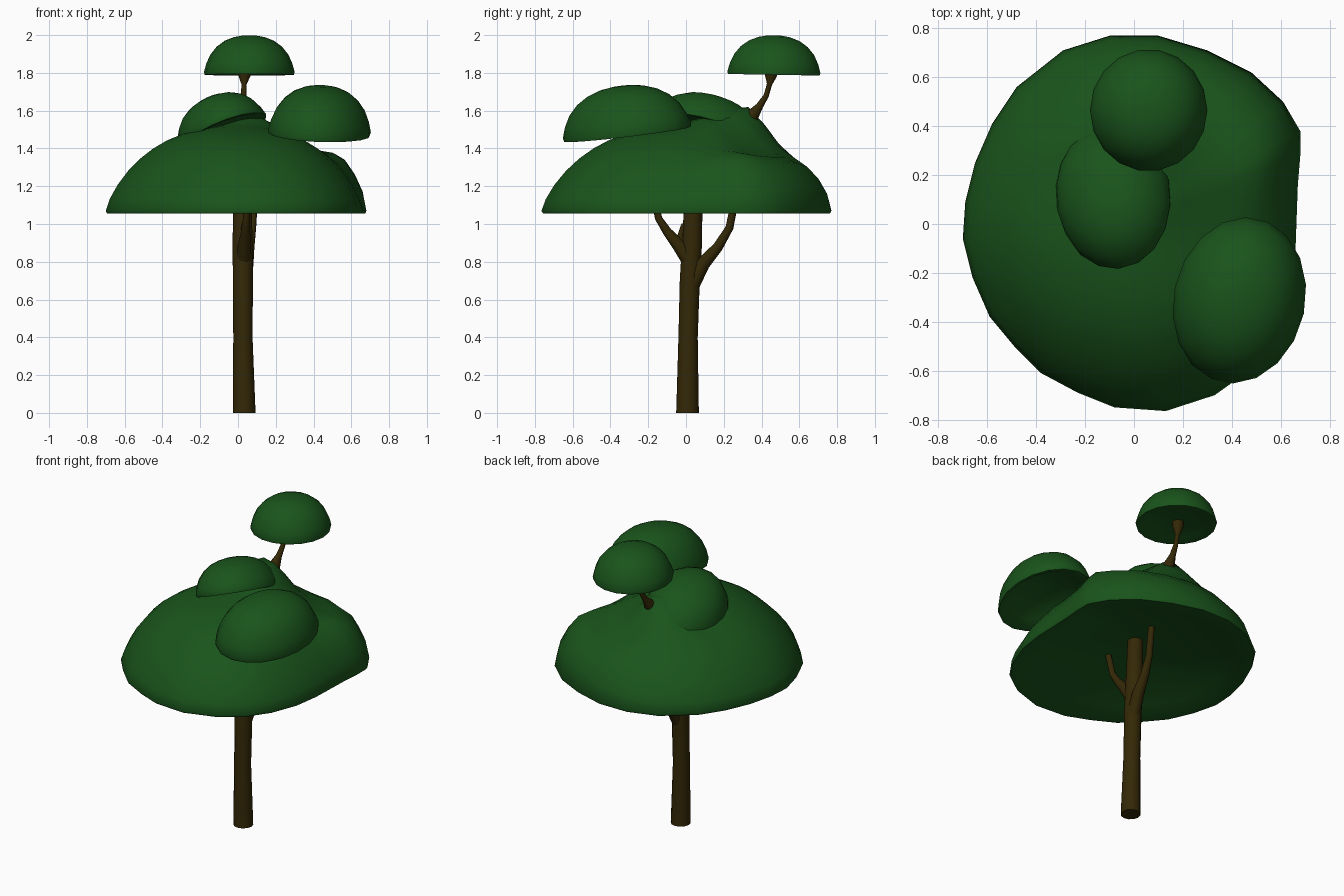
import bpy, bmesh, math
from mathutils import Vector, Matrix

if "Cube" in bpy.data.objects:
    bpy.data.objects.remove(bpy.data.objects["Cube"])


def material(name, col):
    m = bpy.data.materials.new(name)
    m.diffuse_color = (*col, 1)
    m.use_nodes = True
    m.node_tree.nodes["Principled BSDF"].inputs["Base Color"].default_value = m.diffuse_color
    return m


LEAF = material("leaf green", (0.010, 0.088, 0.011))
BARK = material("bark brown", (0.034, 0.021, 0.002))


def skin(name, rings, mat):
    """Closed smooth skin over a list of equal-length rings."""
    bm = bmesh.new()
    vs = [[bm.verts.new(p) for p in r] for r in rings]
    n = len(rings[0])
    for a, b in zip(vs, vs[1:]):
        for i in range(n):
            bm.faces.new((a[i], a[(i + 1) % n], b[(i + 1) % n], b[i]))
    for r, ring in ((vs[0], rings[0]), (vs[-1], rings[-1])):
        c = bm.verts.new(sum((Vector(p) for p in ring), Vector()) / n)
        for i in range(n):
            bm.faces.new((r[i], r[(i + 1) % n], c))
    bmesh.ops.recalc_face_normals(bm, faces=bm.faces)
    me = bpy.data.meshes.new(name)
    bm.to_mesh(me)
    bm.free()
    me.materials.append(mat)
    ob = bpy.data.objects.new(name, me)
    bpy.context.collection.objects.link(ob)
    bpy.context.view_layer.objects.active = ob
    ob.select_set(True)
    bpy.ops.object.shade_smooth_by_angle(angle=math.radians(60))
    ob.select_set(False)


def tube(name, pts, n=12):
    """Tapered limb through (x, y, z, radius) points."""
    P = [Vector(p[:3]) for p in pts]
    rings = []
    for i, p in enumerate(P):
        d = P[min(i + 1, len(P) - 1)] - P[max(i - 1, 0)]
        if p.z == 0:
            d = Vector((0, 0, 1))
        q = Vector((0, 0, 1)).rotation_difference(d)
        r = pts[i][3]
        rings.append([p + q @ Vector((r * math.cos(2 * math.pi * k / n), r * math.sin(2 * math.pi * k / n), 0))
                      for k in range(n)])
    skin(name, rings, BARK)


def clump(name, centre, radii, tilt=(0, 0, 0), hollow=0.15, n=18):
    """Dome of leaves with a rounded lip and a hollow underside."""
    prof = [(0.14, 0.99), (0.34, 0.95), (0.54, 0.86), (0.72, 0.71), (0.86, 0.51), (0.95, 0.28), (1, 0.07),
            (0.985, 0.0), (0.92, 0.0), (0.75, hollow * 0.4), (0.45, hollow * 0.85), (0.15, hollow)]
    M = Matrix.Translation(centre)
    for ang, ax in zip(tilt, "XYZ"):
        M = M @ Matrix.Rotation(math.radians(ang), 4, ax)
    rings = [[M @ Vector((radii[0] * r * math.cos(2 * math.pi * k / n),
                          radii[1] * r * math.sin(2 * math.pi * k / n), radii[2] * z)) for k in range(n)]
             for r, z in prof]
    skin(name, rings, LEAF)


# Main canopy: irregular rim outline; domed, with a flatter shoulder at the back right and a ridge
rim = [(0.68, 0.28), (0.68, 0.38), (0.61, 0.5), (0.48, 0.62), (0.3, 0.71), (0.1, 0.77), (-0.1, 0.77),
       (-0.29, 0.71), (-0.48, 0.56), (-0.58, 0.41), (-0.65, 0.25), (-0.69, 0.09), (-0.7, -0.06), (-0.66, -0.22),
       (-0.59, -0.38), (-0.49, -0.5), (-0.38, -0.61), (-0.23, -0.69), (-0.08, -0.75), (0.13, -0.765),
       (0.33, -0.7), (0.47, -0.6), (0.57, -0.46), (0.635, -0.29), (0.66, -0.12), (0.665, 0.02), (0.67, 0.16)]
bumps = [(0.02, 0.33, 0.11, 0.13), (0.1, 0.14, 0.06, 0.15), (-0.12, 0.32, 0.08, 0.14), (0.55, 0.29, 0.03, 0.12)]


def top_z(x, y, rho):
    w = math.exp(-((math.degrees(math.atan2(y, x)) - 52) / 36) ** 2)
    dome = 0.445 * (1 - rho ** 2.5) ** 0.75
    shoulder = 0.3 * (1 - rho ** 8) ** 0.6 + 0.15 * max(0, 1 - (rho / 0.62) ** 2)
    z = 1.07 + dome * (1 - w) + shoulder * w
    fade = min(1, (1 - rho) * 6)
    for bx, by, h, s in bumps:
        z += fade * h * math.exp(-((x - bx) ** 2 + (y - by) ** 2) / (s * s))
    return z


rings = [[(x * f, y * f, top_z(x * f, y * f, f)) for x, y in rim]
         for f in (0.08, 0.2, 0.32, 0.43, 0.54, 0.64, 0.74, 0.83, 0.91, 0.97, 1)]
rings += [[(x * f, y * f, z) for x, y in rim]
          for f, z in ((0.99, 1.055), (0.94, 1.057), (0.8, 1.09), (0.5, 1.145), (0.12, 1.185))]
skin("main_canopy", rings, LEAF)

# Smaller leaf clumps
clump("upper_left_clump", (-0.08, 0.11, 1.475), (0.245, 0.31, 0.205), (-14, -20, 12))
clump("front_right_clump", (0.43, -0.31, 1.475), (0.27, 0.345, 0.26), (7, 3, -12), 0.3)
clump("top_clump", (0.06, 0.465, 1.79), (0.24, 0.25, 0.21), (-1, 0, 0))

# Trunk and limbs
tube("trunk", [(0.033, 0.008, 0, 0.06), (0.026, 0.011, 0.4, 0.051), (0.026, 0.02, 0.7, 0.053),
               (0.024, 0.032, 0.9, 0.053), (0.024, 0.042, 1.22, 0.046)])
tube("back_limb", [(0.03, 0.025, 0.66, 0.04), (0.045, 0.09, 0.79, 0.037), (0.06, 0.17, 0.88, 0.027),
                   (0.075, 0.23, 0.98, 0.021), (0.09, 0.275, 1.2, 0.019)])
tube("front_limb", [(0.03, 0.02, 0.8, 0.04), (0.035, -0.04, 0.89, 0.035), (0.04, -0.1, 0.96, 0.024),
                    (0.045, -0.145, 1.03, 0.019), (0.05, -0.18, 1.18, 0.018)])
tube("front_twig", [(0.03, -0.02, 0.87, 0.025), (0.03, -0.03, 0.94, 0.015), (0.03, -0.012, 1.0, 0.012)])
tube("top_limb", [(0.02, 0.34, 1.56, 0.04), (0.025, 0.39, 1.625, 0.019), (0.03, 0.425, 1.68, 0.014),
                  (0.032, 0.442, 1.74, 0.014), (0.034, 0.45, 1.785, 0.032), (0.034, 0.45, 1.84, 0.038)])
